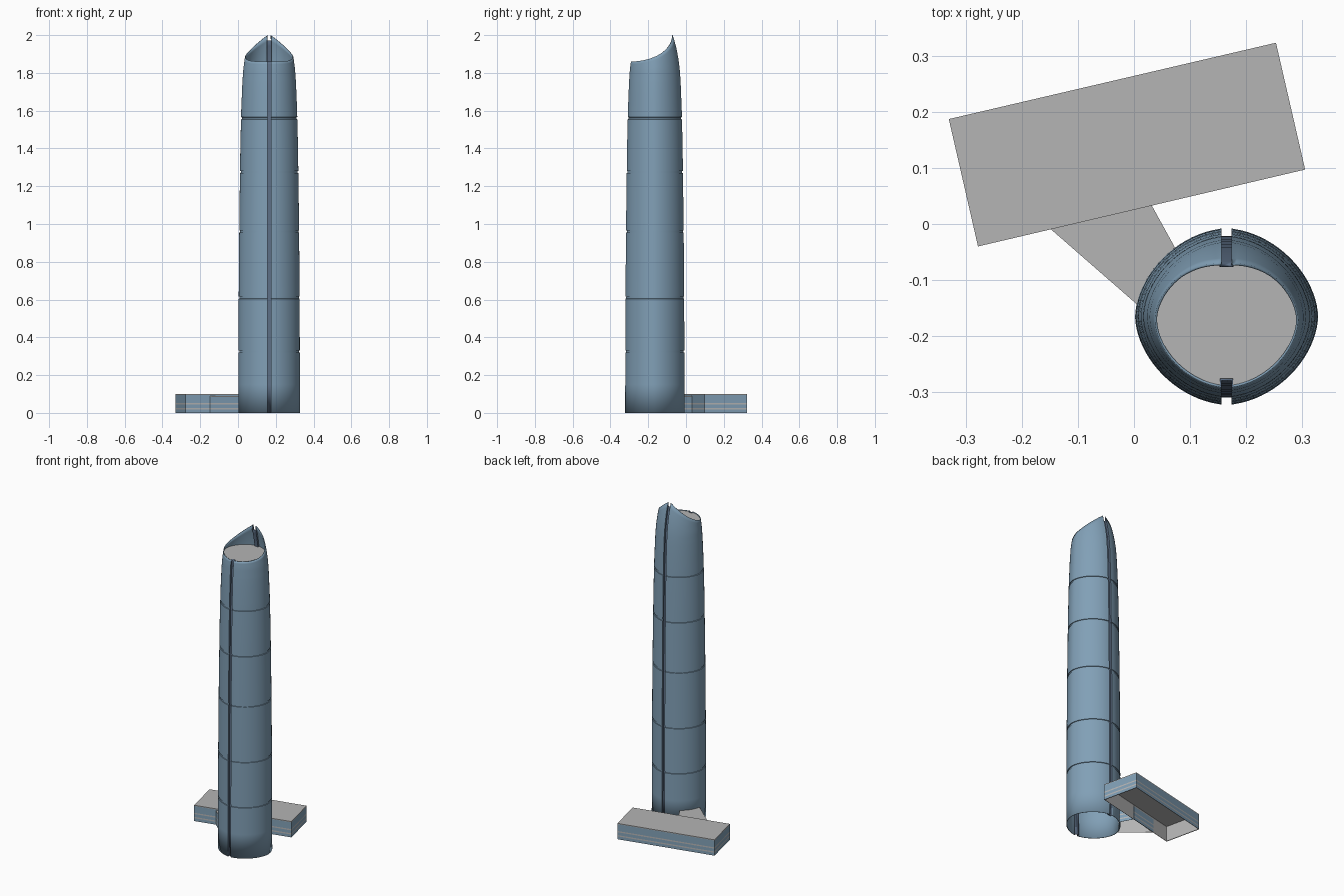
import bpy, bmesh, math
from mathutils import Vector

cube = bpy.data.objects.get("Cube")
if cube:
    bpy.data.objects.remove(cube)


def material(name, rgb):
    m = bpy.data.materials.new(name)
    m.use_nodes = True
    m.diffuse_color = (*rgb, 1)
    m.node_tree.nodes["Principled BSDF"].inputs["Base Color"].default_value = (*rgb, 1)
    return m


GLASS = material("blue glass", (0.22, 0.35, 0.47))
DARK = material("dark slot glass", (0.11, 0.16, 0.24))
CONCRETE = material("pale concrete", (0.46, 0.46, 0.46))


def finish(bm, name, mats, smooth=False):
    mesh = bpy.data.meshes.new(name)
    bm.to_mesh(mesh)
    bm.free()
    for m in mats:
        mesh.materials.append(m)
    ob = bpy.data.objects.new(name, mesh)
    bpy.context.collection.objects.link(ob)
    if smooth:
        bpy.ops.object.select_all(action="DESELECT")
        ob.select_set(True)
        bpy.context.view_layer.objects.active = ob
        bpy.ops.object.shade_smooth_by_angle(angle=math.radians(30))
    return ob


# Tower dimensions
CX, CY = 0.165, -0.165
HALF_X, HALF_Y = 0.163, 0.157
SLOT, DEPTH, POWER = 0.009, 0.013, 1.8
TAPER = [(0, 1), (0.6, 0.99), (1, 0.97), (1.4, 0.937), (1.6, 0.908), (1.75, 0.87),
         (1.82, 0.84), (1.88, 0.79), (1.94, 0.715), (2, 0.605)]
SEAMS = [0.325, 0.61, 0.96, 1.275, 1.56]


def taper(z):
    for (z0, s0), (z1, s1) in zip(TAPER, TAPER[1:]):
        if z <= z1:
            return s0 + (s1 - s0) * (z - z0) / (z1 - z0)
    return TAPER[-1][1]


# Each column of the plan is (kind, x, y); slots keep a constant width
def plan():
    steps = 20
    quarter = []
    for i in range(steps):
        a = math.radians(83) * i / (steps - 1)
        quarter.append(("wall", HALF_X * math.cos(a) ** (2 / POWER),
                        HALF_Y * math.sin(a) ** (2 / POWER)))
    quarter += [("edge", SLOT, HALF_Y), ("floor", SLOT, HALF_Y)]
    half = quarter + [(k, -x, y) for k, x, y in reversed(quarter)][:-1]
    return half + [(k, -x, -y) for k, x, y in half]


def place(col, z, recess=0.0):
    kind, x, y = col
    s = taper(z)
    if kind == "wall":
        s -= recess / HALF_X
        return Vector((CX + x * s, CY + y * s, z))
    inward = DEPTH if kind == "floor" else recess
    return Vector((CX + x, CY + math.copysign(HALF_Y * s - inward, y), z))


# Concave sloping cut across the crown
def crown_height(y):
    t = min(max((y + 0.295) / 0.225, 0), 1)
    return 1.86 + 0.14 * (1 - math.sqrt(1 - t * t))


def column_top(col):
    low, high = 1.8, 2.0
    for _ in range(30):
        mid = (low + high) / 2
        if mid < crown_height(place(col, mid).y):
            low = mid
        else:
            high = mid
    return low


# Tower shell with recessed seams and two slots
cols = plan()
levels = [(0, 0), (0.15, 0)]
for z in SEAMS:
    levels += [(z - 0.006, 0), (z - 0.005, 0.004), (z + 0.005, 0.004), (z + 0.006, 0)]
levels += [(z, 0) for z in (0.47, 0.78, 1.1, 1.4, 1.6, 1.68, 1.75)]
levels.sort()
bm = bmesh.new()
grid = []
for col in cols:
    top = column_top(col)
    line = [bm.verts.new(place(col, z, r)) for z, r in levels]
    for k in range(1, 9):
        line.append(bm.verts.new(place(col, 1.75 + (top - 1.75) * k / 8)))
    grid.append(line)
for i in range(len(cols)):
    j = (i + 1) % len(cols)
    in_slot = cols[i][0] != "wall" and cols[j][0] != "wall"
    a, b = grid[i], grid[j]
    for k in range(len(a) - 1):
        f = bm.faces.new((a[k], b[k], b[k + 1], a[k + 1]))
        f.material_index = int(in_slot)
tower = finish(bm, "tower_shell", [GLASS, DARK], smooth=True)
wall = tower.modifiers.new("wall", "SOLIDIFY")
wall.thickness = 0.004
wall.offset = -1

# Roof disc set inside the crown
bm = bmesh.new()
ring = []
for col in cols:
    p = place(col, 1.857)
    ring.append(bm.verts.new((CX + (p.x - CX) * 0.985, CY + (p.y - CY) * 0.985, p.z)))
bm.faces.new(ring)
finish(bm, "tower_roof", [CONCRETE])


# Low hollow block, open underneath, with banded outer walls
def banded_block(name, outline, height, bands):
    bm = bmesh.new()
    pts = [Vector((x, y, 0)) for x, y in outline]
    n = len(pts)
    mid = sum(pts, Vector()) / n
    inner = [mid + (p - mid) * 0.985 for p in pts]

    def loop(source, z):
        return [bm.verts.new((p.x, p.y, z)) for p in source]

    def skirt(a, b, mat):
        for i in range(n):
            j = (i + 1) % n
            f = bm.faces.new((a[i], a[j], b[j], b[i]))
            f.material_index = mat

    base = loop(pts, 0)
    lower = base
    for z, mat in bands:
        upper = loop(pts, z)
        skirt(lower, upper, mat)
        lower = upper
    bm.faces.new(lower).material_index = 1
    inside, ceiling = loop(inner, 0), loop(inner, height - 0.004)
    skirt(inside, base, 1)
    skirt(ceiling, inside, 1)
    bm.faces.new(list(reversed(ceiling))).material_index = 1
    return finish(bm, name, [GLASS, CONCRETE])


banded_block("podium_block",
             [(-0.278, -0.04), (0.305, 0.097), (0.253, 0.323), (-0.33, 0.187)], 0.1,
             [(0.018, 0), (0.026, 1), (0.044, 0), (0.052, 1), (0.095, 0), (0.1, 1)])
banded_block("link_building",
             [(0.005, -0.143), (0.037, -0.078), (0.073, -0.042), (0.03, 0.036), (-0.152, -0.006)],
             0.09, [(0.018, 0), (0.026, 1), (0.044, 0), (0.052, 1), (0.085, 0), (0.09, 1)])
